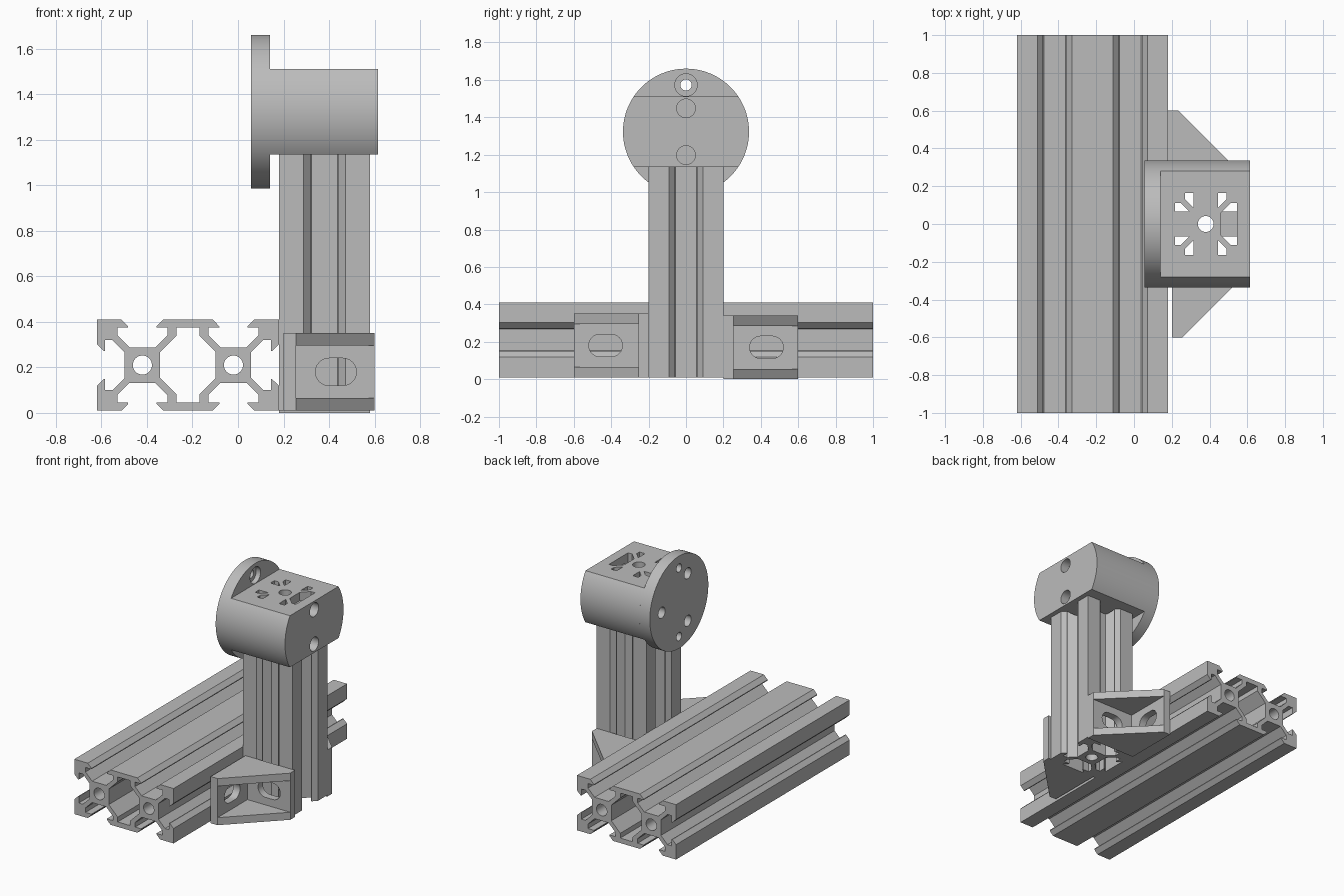
import bpy, bmesh, math
from mathutils import Vector

cube = bpy.data.objects.get("Cube")
if cube:
    bpy.data.objects.remove(cube, do_unlink=True)

grey = bpy.data.materials.new("aluminium_grey")
grey.use_nodes = True
colour = (0.5, 0.5, 0.5, 1)
grey.diffuse_color = colour
grey.node_tree.nodes["Principled BSDF"].inputs["Base Color"].default_value = colour

MM = 0.02          # one millimetre of the extrusion system
AXES = {"X": lambda u, v, w: (w, u, v),
        "Y": lambda u, v, w: (u, w, v),
        "Z": lambda u, v, w: (u, v, w)}


def prism(bm, loops, lo, hi, axis):
    """Extrude an outline with holes from lo to hi along an axis."""
    part = bmesh.new()
    for loop in loops:
        vs = [part.verts.new(AXES[axis](u, v, lo)) for u, v in loop]
        for a, b in zip(vs, vs[1:] + vs[:1]):
            part.edges.new((a, b))
    bmesh.ops.triangle_fill(part, edges=part.edges[:], use_beauty=True)
    ext = bmesh.ops.extrude_face_region(part, geom=part.faces[:], use_keep_orig=True)
    move = Vector(AXES[axis](0, 0, hi - lo))
    bmesh.ops.translate(part, vec=move, verts=[g for g in ext["geom"] if isinstance(g, bmesh.types.BMVert)])
    bmesh.ops.recalc_face_normals(part, faces=part.faces[:])
    mesh = bpy.data.meshes.new("part")
    part.to_mesh(mesh)
    bm.from_mesh(mesh)
    part.free()
    bpy.data.meshes.remove(mesh)


def finish(bm, name):
    mesh = bpy.data.meshes.new(name)
    bm.to_mesh(mesh)
    bm.free()
    mesh.materials.append(grey)
    obj = bpy.data.objects.new(name, mesh)
    bpy.context.collection.objects.link(obj)
    return obj


def activate(obj):
    bpy.ops.object.select_all(action="DESELECT")
    obj.select_set(True)
    bpy.context.view_layer.objects.active = obj


def smooth(obj):
    activate(obj)
    bpy.ops.object.shade_smooth_by_angle(angle=math.radians(25))


def cut(obj, cutter):
    activate(obj)
    mod = obj.modifiers.new("cut", "BOOLEAN")
    mod.operation, mod.solver, mod.object = "DIFFERENCE", "EXACT", cutter
    bpy.ops.object.modifier_apply(modifier=mod.name)
    bpy.data.objects.remove(cutter, do_unlink=True)


def circle(u, v, r, n=32):
    return [(u + r * math.cos(math.tau * i / n), v + r * math.sin(math.tau * i / n)) for i in range(n)]


def oval(u, v, half, r, n=12):
    pts = []
    for side, start in ((1, -math.pi / 2), (-1, math.pi / 2)):
        for i in range(n + 1):
            a = start + math.pi * i / n
            pts.append((u + side * (half - r) + r * math.cos(a), v + r * math.sin(a)))
    return pts


def turn(pts, quarter):
    for _ in range(quarter):
        pts = [(-y, x) for x, y in pts]
    return pts


def place(pts, cx, cy):
    return [(cx + x * MM, cy + y * MM) for x, y in pts]


# V-shaped slot of the extrusion, on its upper side
half_slot = [(4.58, 10), (3.1, 8.5), (3.1, 8.2), (5.5, 8.2), (5.5, 6.56), (2.84, 3.9)]
slot = half_slot + [(-x, y) for x, y in reversed(half_slot)]
corner = [(10, 10)]
bore = 0.042


def shift(pts, dx):
    return [(x + dx, y) for x, y in pts]


# Double-width rail along y
left_end = turn(corner + slot, 1)
right_end = turn(slot, 3)
outline = (shift(corner + slot, 10) + shift(slot, -10) + shift(left_end, -10)
           + shift(turn(corner + slot, 2), -10) + shift(turn(slot, 2), 10)
           + shift(turn(corner, 3) + right_end, 10))
cell = [(6.1, 2.84), (2.5, 6.44), (2.5, 8.2)]
cell += [(-x, y) for x, y in reversed(cell)]
cell += [(x, -y) for x, y in reversed(cell)]
RX, RZ = -0.22, 0.21
bm = bmesh.new()
prism(bm, [place(outline, RX, RZ), place(cell, RX, RZ),
           circle(RX - 0.2, RZ, bore), circle(RX + 0.2, RZ, bore)], -1, 1, "Y")
smooth(finish(bm, "base_rail"))

# Upright post
PX = 0.38
square = [p for q in range(4) for p in turn(corner + slot, q)]
bm = bmesh.new()
prism(bm, [place(square, PX, 0), circle(PX, 0, bore)], 0.01, 1.135, "Z")
smooth(finish(bm, "upright_post"))

# Clamp head: a drum lying along x with flat top and bottom
CZ, R, FLAT = 1.323, 0.337, 0.188
a = math.asin(FLAT / R)
side = [-a + 2 * a * i / 32 for i in range(33)]
drum = [(R * math.cos(t + s), CZ + R * math.sin(t + s)) for s in (0, math.pi) for t in side]
bm = bmesh.new()
prism(bm, [drum], 0.14, 0.615, "X")
head = finish(bm, "clamp_head")

# Openings down through the head
wedge = [(3.3, 8.2), (3.3, 4.36), (5.5, 6.56), (5.5, 8.2)]
bm = bmesh.new()
prism(bm, [circle(PX, 0, bore)], 1, 1.7, "Z")
for q in range(4):
    for s in (1, -1):
        pts = turn([(s * x, y) for x, y in wedge], q)
        prism(bm, [place(pts, PX, 0)], 1, 1.7, "Z")
cut(head, finish(bm, "opening_cutter"))

# Shallow slot recess on the outer side of the top
bm = bmesh.new()
recess = [(3.5, 8.2), (5.5, 8.2), (5.5, 6.56), (2.84, 3.9)]
recess += [(-x, y) for x, y in reversed(recess)]
prism(bm, [place(turn(recess, 3), PX, 0)], 1.45, 1.7, "Z")
cut(head, finish(bm, "recess_cutter"))

# Screw holes in the end of the head
bm = bmesh.new()
for dz in (-0.125, 0.125):
    prism(bm, [circle(0, CZ + dz, 0.05)], 0.55, 0.7, "X")
cut(head, finish(bm, "screw_cutter"))
smooth(head)

# Round flange: blind holes outside, counterbores inside
disc = circle(0, CZ, R, 96)
ends = [CZ - 0.25, CZ + 0.25]
blind = [circle(0.2 * math.cos(t), CZ + 0.2 * math.sin(t), 0.04)
         for t in (0, math.tau / 3, -math.tau / 3)]
bm = bmesh.new()
prism(bm, [disc] + blind + [circle(0, z, 0.03) for z in ends], 0.056, 0.105, "X")
prism(bm, [disc] + [circle(0, z, 0.06) for z in ends], 0.105, 0.14, "X")
smooth(finish(bm, "round_flange"))


# Corner brackets joining post and rail
def bracket(name, x0, s, z0, size=0.4, t=0.055, height=0.34):
    y0, z1 = s * 0.2, z0 + height
    mid = z0 + height / 2
    far = y0 + s * size
    bm = bmesh.new()
    plate = [(x0, y0), (x0 + size, y0), (x0 + size, y0 + s * t), (x0 + t, far), (x0, far)]
    prism(bm, [plate], z0, z0 + t, "Z")
    prism(bm, [plate], z1 - t, z1, "Z")

    def leg(start, end, hole, lo, hi, axis):
        box = [(start, z0 + t), (end, z0 + t), (end, z1 - t), (start, z1 - t)]
        prism(bm, [box, oval(hole, mid, 0.09, 0.06)], lo, hi, axis)

    leg(x0, x0 + size, x0 + 0.23, y0, y0 + s * t, "Y")
    leg(y0 + s * t, far, y0 + s * 0.23, x0, x0 + t, "X")
    smooth(finish(bm, name))


bracket("front_bracket", 0.2, -1, 0.01)
bracket("back_bracket", 0.18, 1, 0)
